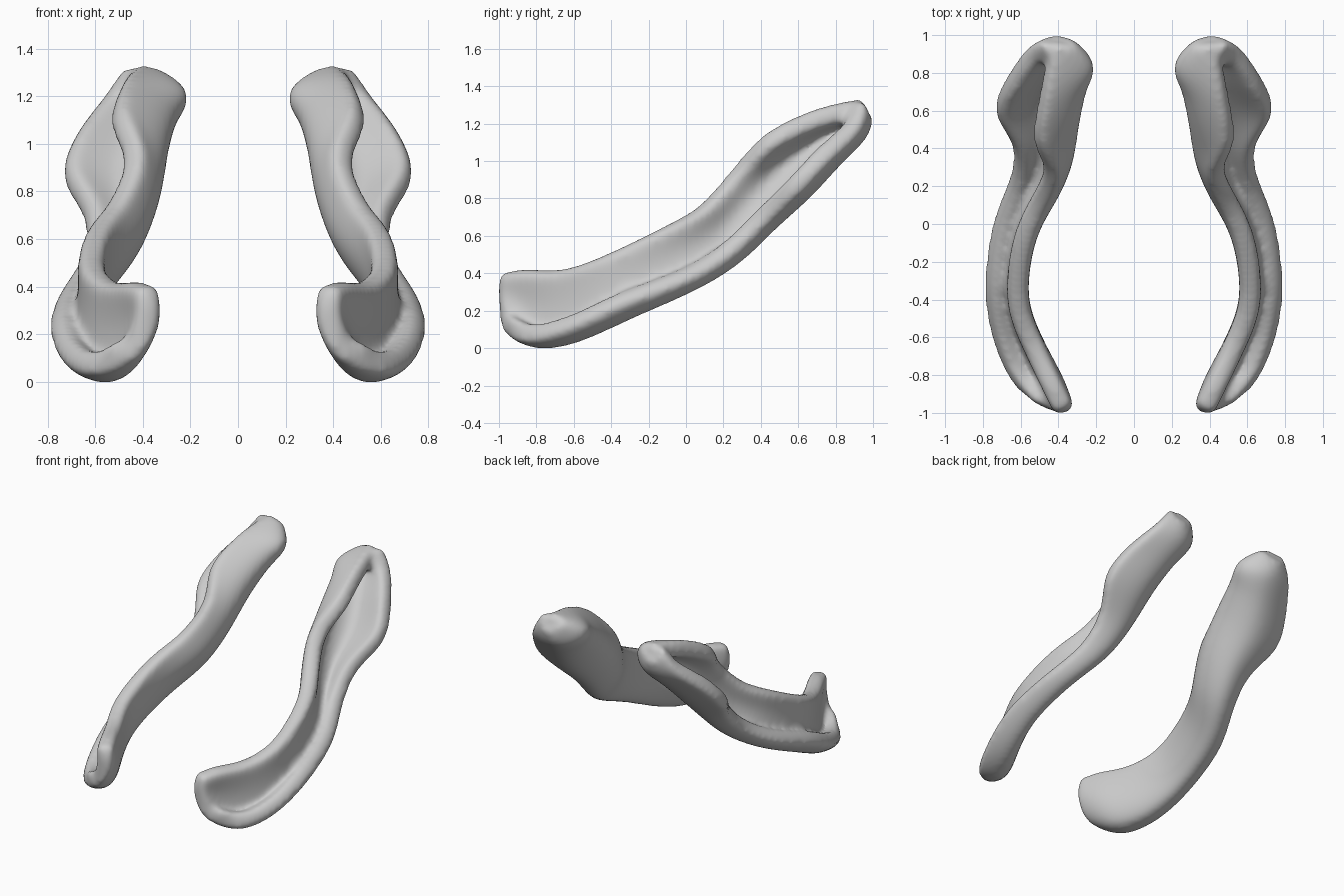
import bpy
from mathutils import Vector

if "Cube" in bpy.data.objects:
    bpy.data.objects.remove(bpy.data.objects["Cube"])

THICK = 0.115  # wall thickness of the curled band
RIM = 0.055    # how far the rounded rim reaches past the rails

# Each row is one cross-section, front to back:
# upper lip, inner wall, bottom, outer lip
front_sections = [
    [(.39, -.945, .36), (.38, -.955, .27), (.43, -.955, .15), (.515, -.93, .11)],
    [(.44, -.84, .37), (.43, -.82, .21), (.50, -.79, .045), (.605, -.81, .065)],
    [(.53, -.65, .365), (.54, -.62, .21), (.60, -.58, .07), (.695, -.60, .12)],
    [(.62, -.41, .45), (.625, -.36, .32), (.66, -.30, .195), (.735, -.33, .245)],
    [(.585, -.08, .61), (.565, -.03, .49), (.615, .04, .35), (.69, .01, .375)],
]
back_sections = [
    [(.49, .12, .725), (.44, .18, .62), (.51, .27, .495), (.595, .24, .52)],
    [(.415, .29, .92), (.365, .36, .81), (.46, .44, .665), (.585, .42, .70)],
    [(.48, .44, 1.09), (.325, .52, 1.0), (.46, .64, .845), (.685, .59, .865)],
    [(.45, .66, 1.205), (.28, .72, 1.14), (.41, .81, 1.03), (.635, .74, 1.03)],
    [(.42, .81, 1.25), (.23, .81, 1.20), (.36, .92, 1.14), (.53, .89, 1.165)],
    [(.395, .915, 1.27), (.31, .91, 1.25), (.41, .955, 1.22), (.455, .93, 1.255)],
]


def smooth_line(pts):
    """Insert one spline midpoint between neighbours, then extend both ends."""
    p = [2 * pts[0] - pts[1]] + pts + [2 * pts[-1] - pts[-2]]
    out = []
    for i in range(1, len(p) - 2):
        out += [p[i], (9 * (p[i] + p[i + 1]) - p[i - 1] - p[i + 2]) / 16]
    out.append(pts[-1])
    first = out[0] + (out[0] - out[1]).normalized() * RIM
    last = out[-1] + (out[-1] - out[-2]).normalized() * RIM
    return [first] + out + [last]


def transpose(grid):
    return [list(line) for line in zip(*grid)]


# Curled sheet through the rails
grid = [[Vector(c) for c in row] for row in front_sections + back_sections]
grid = [smooth_line(row) for row in grid]
grid = transpose([smooth_line(rail) for rail in transpose(grid)])
rows, cols = len(grid), len(grid[0])
verts = [v for row in grid for v in row]
faces = [(r * cols + c, r * cols + c + 1, (r + 1) * cols + c + 1, (r + 1) * cols + c)
         for r in range(rows - 1) for c in range(cols - 1)]

mesh = bpy.data.meshes.new("curved_band_pair")
mesh.from_pydata(verts, [], faces)
mesh.shade_smooth()
band = bpy.data.objects.new("curved_band_pair", mesh)
bpy.context.collection.objects.link(band)

# Thickness and rounded rims
solid = band.modifiers.new("thickness", 'SOLIDIFY')
solid.thickness = THICK
solid.offset = 0
sub = band.modifiers.new("rounding", 'SUBSURF')
sub.levels = sub.render_levels = 2

# Fuse the lips at the back tip and soften the groove
fuse = band.modifiers.new("fuse", 'REMESH')
fuse.mode = 'VOXEL'
fuse.voxel_size = 0.016
fuse.use_smooth_shade = True
soft = band.modifiers.new("soften", 'SMOOTH')
soft.factor = 0.5
soft.iterations = 20

# Mirrored twin
mirror = band.modifiers.new("twin", 'MIRROR')
mirror.use_axis[0] = True
mirror.use_mirror_merge = False
